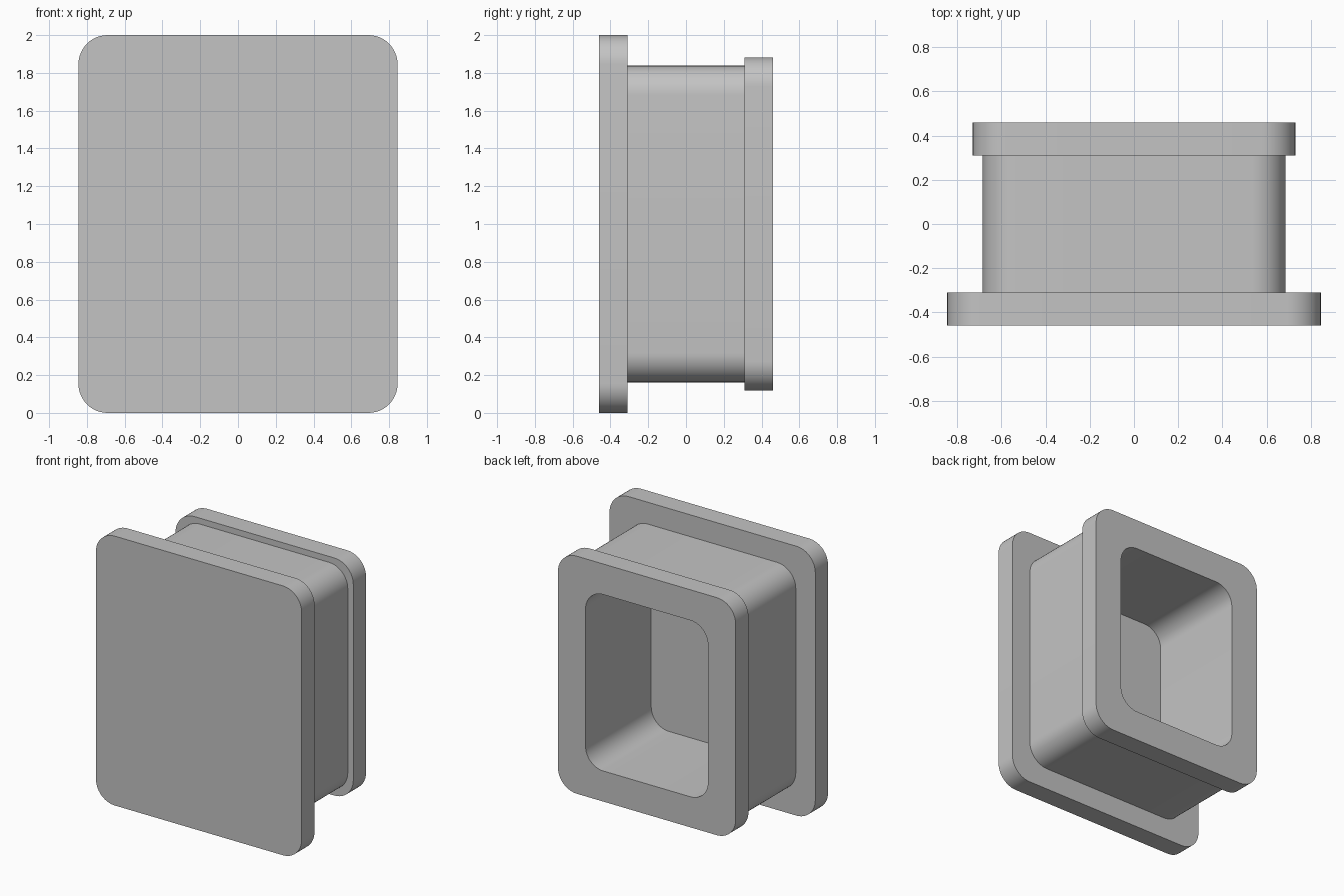
import bpy
import bmesh
from math import cos, sin, pi, radians

default_cube = bpy.data.objects.get("Cube")
if default_cube:
    bpy.data.objects.remove(default_cube, do_unlink=True)

# One plain grey material
grey = bpy.data.materials.new("plain grey")
grey.use_nodes = True
colour = (0.55, 0.55, 0.55, 1)
grey.diffuse_color = colour
grey.node_tree.nodes["Principled BSDF"].inputs["Base Color"].default_value = colour

CORNER_STEPS = 12


def rounded_ring(bm, half_x, half_z, y, radius):
    """Rounded rectangle of vertices standing upright at depth y."""
    ring = []
    for quarter, (sx, sz) in enumerate([(1, 1), (-1, 1), (-1, -1), (1, -1)]):
        for i in range(CORNER_STEPS + 1):
            a = (quarter + i / CORNER_STEPS) * pi / 2
            x = sx * (half_x - radius) + radius * cos(a)
            z = 1 + sz * (half_z - radius) + radius * sin(a)
            ring.append(bm.verts.new((x, y, z)))
    return ring


def bridge(bm, first, second):
    count = len(first)
    for i in range(count):
        j = (i + 1) % count
        bm.faces.new((first[i], first[j], second[j], second[i]))


# Outline of each section: half width, half height, corner radius
plate = (0.845, 1.0, 0.155)
body = (0.685, 0.838, 0.155)
flange = (0.73, 0.882, 0.155)
opening = (0.503, 0.655, 0.145)
front, plate_back, flange_front, back = -0.46, -0.31, 0.31, 0.46

# Skin from the front plate, along the body, over the flange and into the opening
sections = [
    (plate, front), (plate, plate_back),
    (body, plate_back), (body, flange_front),
    (flange, flange_front), (flange, back),
    (opening, back), (opening, plate_back),
]
bm = bmesh.new()
rings = [rounded_ring(bm, hx, hz, y, r) for (hx, hz, r), y in sections]
for first, second in zip(rings, rings[1:]):
    bridge(bm, first, second)

# Front face and floor of the opening
bm.faces.new(rings[0])
bm.faces.new(rings[-1])
bmesh.ops.recalc_face_normals(bm, faces=bm.faces[:])

mesh = bpy.data.meshes.new("flanged_plug")
bm.to_mesh(mesh)
bm.free()
mesh.materials.append(grey)
plug = bpy.data.objects.new("flanged_plug", mesh)
bpy.context.collection.objects.link(plug)

# Smooth corners, crisp rims
bpy.ops.object.select_all(action="DESELECT")
plug.select_set(True)
bpy.context.view_layer.objects.active = plug
bpy.ops.object.shade_smooth_by_angle(angle=radians(30))
